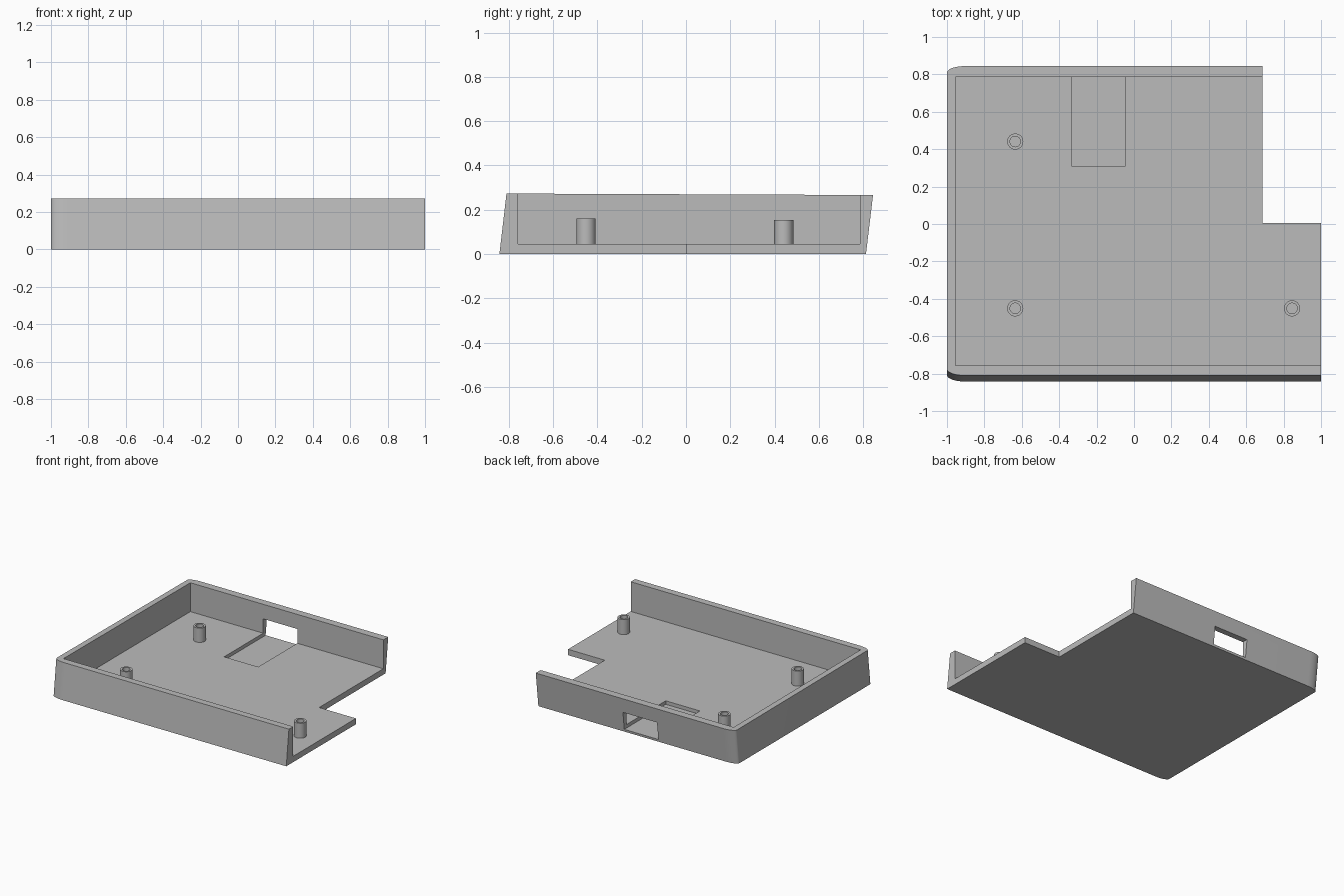
import bpy
import bmesh
from math import sin, cos, pi

default = bpy.data.objects.get("Cube")
if default:
    bpy.data.objects.remove(default)

grey = bpy.data.materials.new("plain grey")
grey.use_nodes = True
grey.diffuse_color = (0.5, 0.5, 0.5, 1)
grey.node_tree.nodes["Principled BSDF"].inputs["Base Color"].default_value = (0.5, 0.5, 0.5, 1)


def finish(bm, name):
    """Turn a bmesh into a grey object."""
    bmesh.ops.recalc_face_normals(bm, faces=bm.faces)
    mesh = bpy.data.meshes.new(name)
    bm.to_mesh(mesh)
    bm.free()
    mesh.materials.append(grey)
    obj = bpy.data.objects.new(name, mesh)
    bpy.context.collection.objects.link(obj)
    return obj


def smooth(obj):
    bpy.ops.object.select_all(action="DESELECT")
    obj.select_set(True)
    bpy.context.view_layer.objects.active = obj
    bpy.ops.object.shade_smooth_by_angle(angle=0.6)


def cut_box(target, x, y, z):
    """Cut a box, given by its ranges, out of the target."""
    bm = bmesh.new()
    bmesh.ops.create_cube(bm, size=1)
    for v in bm.verts:
        v.co = [r[0] if c < 0 else r[1] for c, r in zip(v.co, (x, y, z))]
    cutter = finish(bm, "cutter")
    cutter.hide_render = True
    mod = target.modifiers.new("cut", "BOOLEAN")
    mod.operation = "DIFFERENCE"
    mod.solver = "EXACT"
    mod.object = cutter
    bpy.context.view_layer.objects.active = target
    bpy.ops.object.modifier_apply(modifier=mod.name)
    bpy.data.objects.remove(cutter)


# Tray: outline with two rounded corners, leaning back as it rises
FRONT, BACK, LEAN, STEPS = -0.842, 0.812, 0.032, 10
outline = [(1, FRONT), (1, BACK)]
for i in range(STEPS + 1):
    a = pi / 2 * i / STEPS
    outline.append((-0.905 - 0.095 * sin(a), BACK - 0.035 + 0.035 * cos(a)))
for i in range(STEPS + 1):
    a = pi / 2 * i / STEPS
    outline.append((-0.905 - 0.095 * cos(a), FRONT + 0.035 - 0.035 * sin(a)))
bm = bmesh.new()
low = [bm.verts.new((x, y, 0)) for x, y in outline]
high = [bm.verts.new((x, y + LEAN, 0.27 - 0.004 * y)) for x, y in outline]
bm.faces.new(low)
bm.faces.new(high)
for i in range(len(low)):
    j = (i + 1) % len(low)
    bm.faces.new((low[i], low[j], high[j], high[i]))
tray = finish(bm, "tray")

# Cavity, corner notch, then the port opening with its floor recess
cut_box(tray, (-0.955, 1.2), (-0.757, 0.785), (0.045, 0.5))
cut_box(tray, (0.687, 1.2), (0.005, 1.2), (-0.2, 0.5))
cut_box(tray, (-0.335, -0.045), (0.31, 1.2), (0.018, 0.155))
smooth(tray)

# Hollow screw posts
posts = {
    "back_right_post": (-0.635, 0.441, 0.155),
    "front_right_post": (-0.635, -0.451, 0.16),
    "front_left_post": (0.845, -0.451, 0.16),
}
for name, (px, py, top) in posts.items():
    bm = bmesh.new()
    rings = []
    for r, z in ((0.043, 0.044), (0.043, top), (0.028, top), (0.028, 0.044)):
        rings.append([bm.verts.new((px + r * cos(k * pi / 16), py + r * sin(k * pi / 16), z))
                      for k in range(32)])
    for a, b in zip(rings, rings[1:] + rings[:1]):
        for k in range(32):
            n = (k + 1) % 32
            bm.faces.new((a[k], a[n], b[n], b[k]))
    smooth(finish(bm, name))
